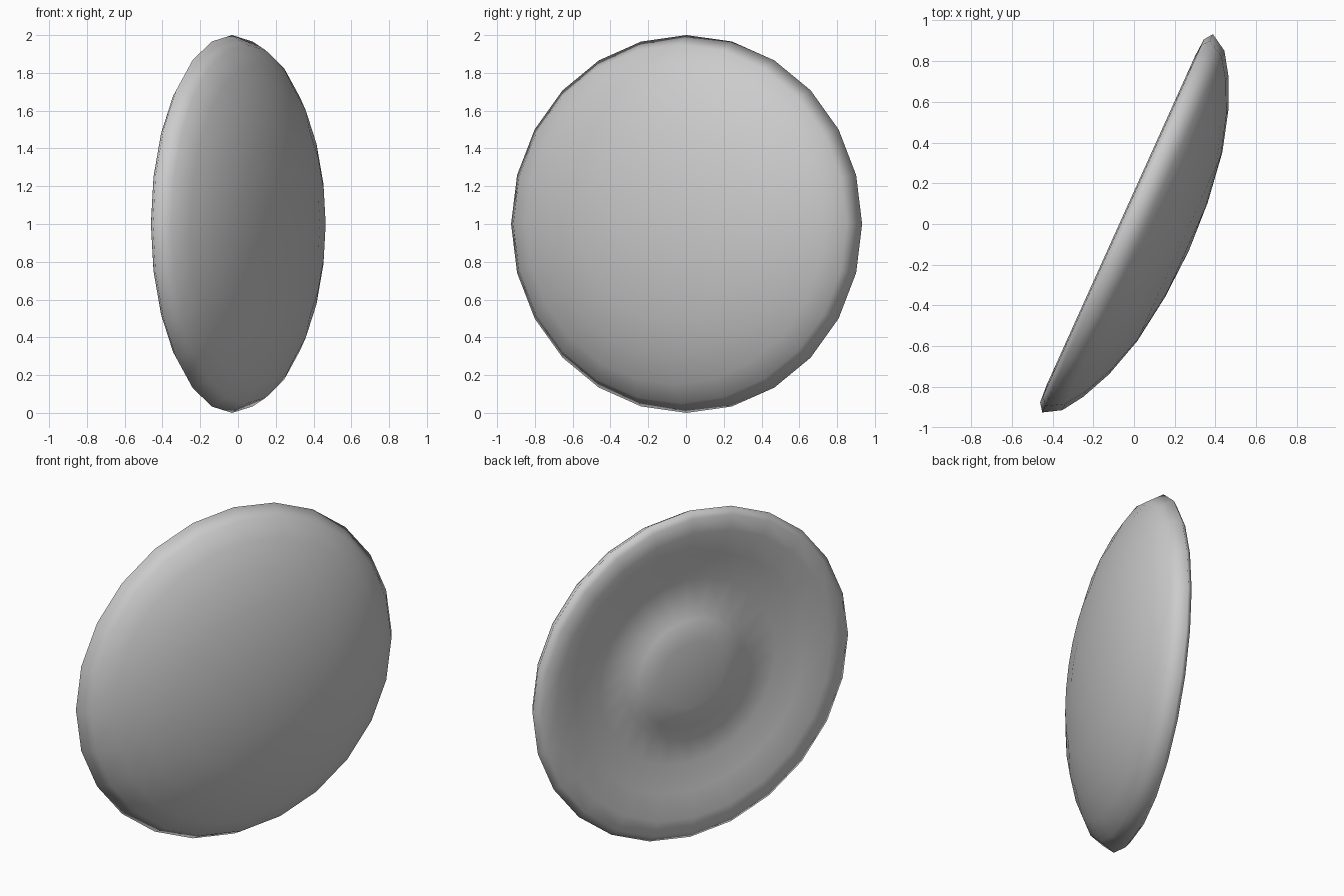
import bpy, bmesh, math
from mathutils import Vector

if "Cube" in bpy.data.objects:
    bpy.data.objects.remove(bpy.data.objects["Cube"])

SIDES = 24
# Disc frame: edge direction, facing direction, upright
FACE = Vector((0.911, -0.411, 0))
EDGE = Vector((0.411, 0.911, 0))

# (radius, offset along the facing direction): dome, rim, dished back, boss
dome = [(0.25, 0.287), (0.5, 0.251), (0.7, 0.192), (0.85, 0.122), (0.95, 0.055)]
rim = [(1.0, -0.03), (0.96, -0.06)]
back = [(0.87, -0.066), (0.72, -0.03), (0.56, 0.0), (0.39, 0.01), (0.33, -0.03), (0.2, -0.053)]


def point(r, n, a):
    return FACE * n + EDGE * (1.02 * r * math.cos(a) - 0.01) + Vector((0, 0, 1 + r * math.sin(a)))


bm = bmesh.new()
rings = [[bm.verts.new(point(r, n, 2 * math.pi * i / SIDES)) for i in range(SIDES)]
         for r, n in dome + rim + back]
for a, b in zip(rings, rings[1:]):
    for i in range(SIDES):
        j = (i + 1) % SIDES
        bm.faces.new((a[i], a[j], b[j], b[i]))

# Close the dome and the central boss
for ring, n in ((rings[0], 0.300), (rings[-1], -0.06)):
    tip = bm.verts.new(point(0, n, 0))
    for i in range(SIDES):
        bm.faces.new((ring[i], ring[(i + 1) % SIDES], tip))
bmesh.ops.recalc_face_normals(bm, faces=bm.faces[:])
for f in bm.faces:
    f.smooth = True

mesh = bpy.data.meshes.new("domed_disc")
bm.to_mesh(mesh)
bm.free()
bpy.context.collection.objects.link(bpy.data.objects.new("domed_disc", mesh))
